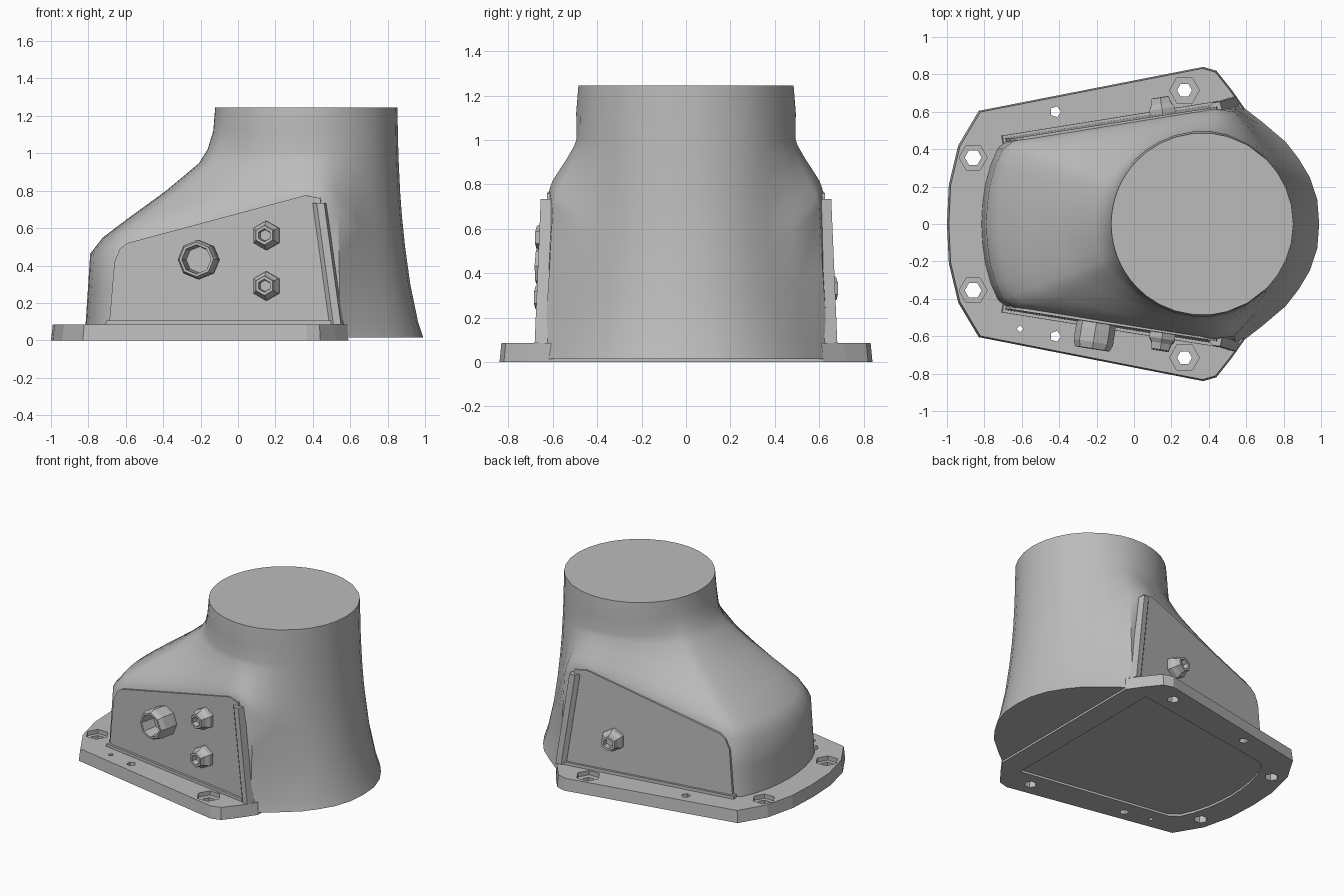
import bpy
import bmesh
from math import atan2, cos, sin, pi, hypot, radians
from mathutils import Matrix, Vector

cube = bpy.data.objects.get("Cube")
if cube:
    bpy.data.objects.remove(cube)

grey = bpy.data.materials.new("cast_grey")
grey.use_nodes = True
grey.diffuse_color = (0.5, 0.5, 0.5, 1)
grey.node_tree.nodes["Principled BSDF"].inputs["Base Color"].default_value = (0.5, 0.5, 0.5, 1)


def loft(name, rings, matrix=Matrix(), smooth=None):
    """Skin a stack of equal-length rings and cap both ends."""
    bm = bmesh.new()
    rows = [[bm.verts.new(matrix @ Vector(p)) for p in ring] for ring in rings]
    n = len(rows[0])
    for low, high in zip(rows, rows[1:]):
        for i in range(n):
            j = (i + 1) % n
            bm.faces.new((low[i], low[j], high[j], high[i]))
    bm.faces.new(rows[0][::-1])
    bm.faces.new(rows[-1])
    bmesh.ops.recalc_face_normals(bm, faces=bm.faces)
    mesh = bpy.data.meshes.new(name)
    bm.to_mesh(mesh)
    bm.free()
    mesh.materials.append(grey)
    obj = bpy.data.objects.new(name, mesh)
    bpy.context.collection.objects.link(obj)
    if smooth:
        bpy.ops.object.select_all(action="DESELECT")
        obj.select_set(True)
        bpy.context.view_layer.objects.active = obj
        bpy.ops.object.shade_smooth_by_angle(angle=radians(smooth))
    return obj


def prism(name, outline, low, high, matrix=Matrix(), taper=1.0):
    return loft(name, [[(x, y, low) for x, y in outline],
                       [(x * taper, y * taper, high) for x, y in outline]], matrix)


def turned(name, sides, profile, matrix):
    """Faceted ring stack from (radius, height) pairs."""
    return loft(name, [[(r * cos(2 * pi * i / sides), r * sin(2 * pi * i / sides), h)
                        for i in range(sides)] for r, h in profile], matrix)


def mirrored(half):
    """Close a half outline across y = 0."""
    return half + [(x, -y) for x, y in reversed(half) if y > 0]


def wall(side, x, z):
    """Frame on a side wall: local x runs along it, y up, z outward."""
    return Matrix(((1, 0, -0.158, x),
                   (0.16 * side, -0.02 * side, 0.987 * side, side * (0.565 + 0.16 * x - 0.02 * z)),
                   (0, 1, 0.02, z),
                   (0, 0, 0, 1)))


# Body: round neck blending down to a wedge-shaped foot
CX, NECK, TOP = 0.365, 0.487, 1.245
half = [(0.99, 0), (0.98, 0.13), (0.94, 0.25), (0.88, 0.35), (0.81, 0.44), (0.68, 0.55)]
half += [(0.55 - 1.22 * i / 10, 0.65 - 0.195 * i / 10) for i in range(11)]
half += [(-0.73, 0.41), (-0.77, 0.32), (-0.8, 0.21), (-0.815, 0.1), (-0.82, 0)]
foot = mirrored(half)
SHOULDER = [(0, 1), (0.16, 0.9), (0.34, 0.71), (0.62, 0.4), (0.9, 0.13), (1.04, 0.06)]
FLARE = [(0.015, 1), (0.1, 0.8), (0.3, 0.5), (0.5, 0.3), (0.58, 0.24), (0.66, 0.18),
         (0.79, 0.11), (0.93, 0.06), (1.0, 0.04), (1.12, 0.02), (TOP, 0)]


def column(x, y):
    """Points up the body above one foot point."""
    base = hypot(x - CX, y)
    angle = atan2(y, x - CX)
    rim = 0.52 + 0.26 * (min(x, 0.4) + 0.6)
    path = [(0.015, base), (0.1, base * 0.995), (rim * 0.6, base * 0.985)]
    path += [(rim + t * (1 - rim), NECK + f * (base * 0.975 - NECK)) for t, f in SHOULDER]
    path += [(1.12, NECK + 0.01), (TOP, NECK)]
    s = min(max((x - 0.45) / 0.33, 0), 1)
    points = []
    for (z, r), (fz, f) in zip(path, FLARE):
        z += s * (fz - z)
        r += s * (NECK + f * (base - NECK) - r)
        points.append((CX + r * cos(angle), r * sin(angle), z))
    return points


loft("body", list(zip(*[column(x, y) for x, y in foot])), smooth=40)

# Mounting flange
flange = prism("flange", mirrored([
    (0.59, 0.62), (0.52, 0.72), (0.44, 0.82), (0.37, 0.84), (-0.83, 0.605),
    (-0.94, 0.42), (-0.99, 0.21), (-1, 0)]), 0, 0.085, taper=0.99)

# Bolt holes, pin holes and the shallow recess underneath
cutters = [prism("recess_cutter", [(min(x, 0.45), y) for x, y in mirrored(half[7:])], -0.1, 0.03)]
for side in (-1, 1):
    for x, y, hole, head in ((0.27, 0.715, 0.04, 0.08), (-0.86, 0.355, 0.045, 0.075)):
        cutters.append(turned("bolt_cutter", 6, [(hole, -0.1), (hole, 0.055), (head, 0.055), (head, 0.2)],
                              Matrix.Translation((x, y * side, 0))))
    cutters.append(turned("pin_cutter", 5, [(0.03, -0.1), (0.03, 0.2)],
                          Matrix.Translation((-0.42, 0.6 * side, 0))))
cutters.append(turned("small_pin_cutter", 4, [(0.018, -0.1), (0.018, 0.2)],
                      Matrix.Translation((-0.61, -0.56, 0))))
bpy.context.view_layer.objects.active = flange
for cutter in cutters:
    cutter.hide_render = True
    mod = flange.modifiers.new("cut", "BOOLEAN")
    mod.object = cutter
    mod.solver = "EXACT"
    bpy.ops.object.modifier_apply(modifier=mod.name)
    bpy.data.objects.remove(cutter)

# Side panels with an upright rib and a foot strip
for side, label in ((-1, "right"), (1, "left")):
    frame = wall(side, 0, 0)
    prism(label + "_panel", [(-0.69, 0.06), (-0.66, 0.42), (-0.63, 0.49), (-0.59, 0.52),
                             (0.36, 0.775), (0.44, 0.76), (0.54, 0.06)], -0.04, 0.006, frame)
    prism(label + "_foot_strip", [(-0.71, 0.06), (-0.7, 0.105), (0.5, 0.105), (0.5, 0.06)],
          -0.03, 0.022, frame)
    rib = [(-0.035, -0.04), (-0.035, 0.008), (-0.01, 0.03), (0.03, 0.03), (0.035, -0.04)]
    loft(label + "_rib", [[(x + d, z, h) for d, h in rib]
                          for x, z in ((0.525, 0.085), (0.435, 0.735))], frame)

# Fittings on the side panels
turned("large_port", 8, [(0.1, -0.02), (0.105, 0.04), (0.105, 0.11), (0.092, 0.145),
                         (0.078, 0.145), (0.07, 0.04)], wall(-1, -0.2, 0.43))
PLUG = [(0.078, -0.02), (0.078, 0.035), (0.06, 0.06), (0.052, 0.095), (0.035, 0.095), (0.03, 0.06)]
for name, side, z in (("upper_plug", -1, 0.56), ("lower_plug", -1, 0.29), ("left_plug", 1, 0.33)):
    turned(name, 6, PLUG, wall(side, 0.155, z) @ Matrix.Rotation(pi / 6, 4, "Z"))
